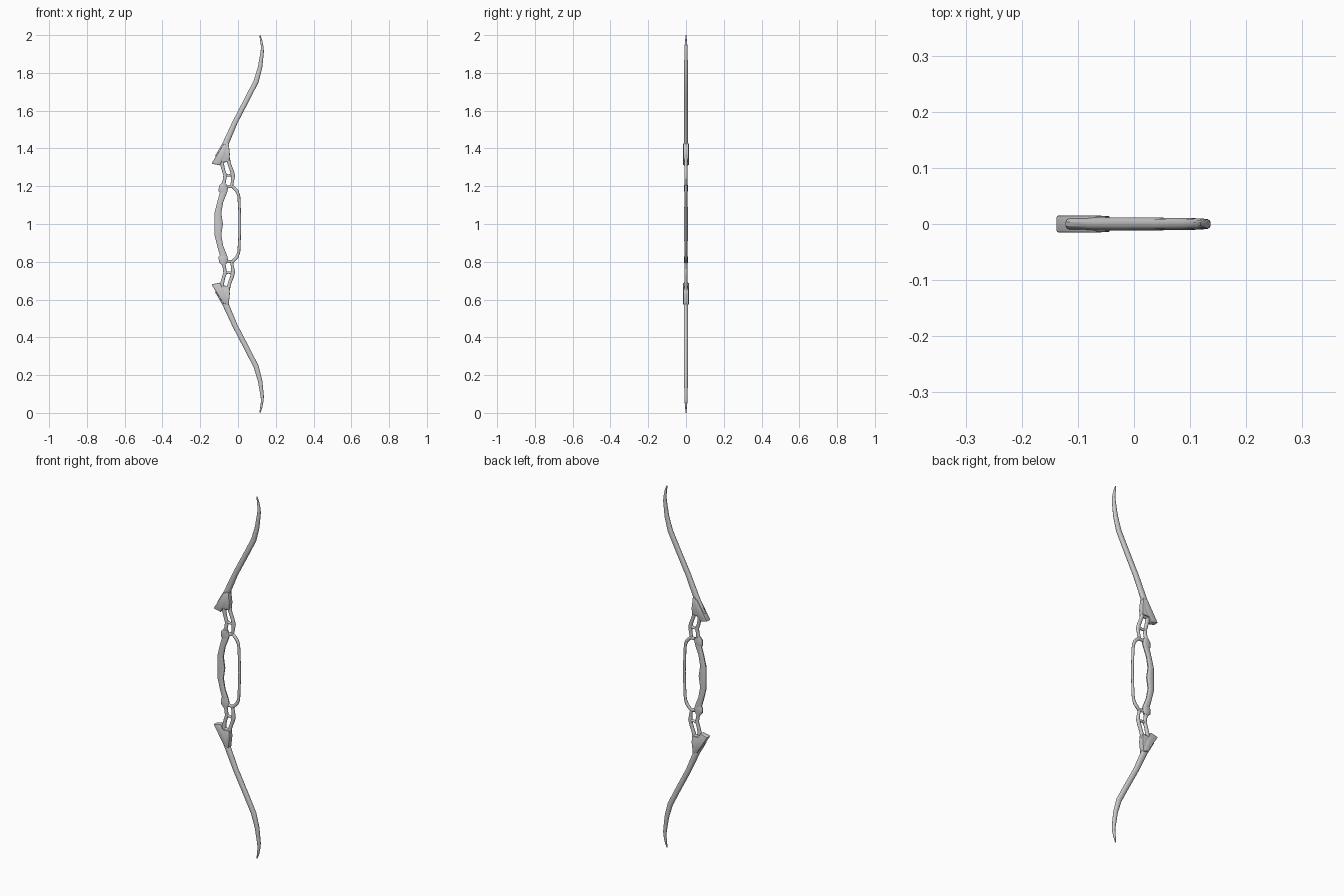
import bpy, bmesh, math
from mathutils import Vector

if "Cube" in bpy.data.objects:
    bpy.data.objects.remove(bpy.data.objects["Cube"])


def finish(name, bm, mirror):
    bmesh.ops.recalc_face_normals(bm, faces=bm.faces)
    me = bpy.data.meshes.new(name)
    bm.to_mesh(me)
    bm.free()
    ob = bpy.data.objects.new(name, me)
    ob.location.z = 1.0
    bpy.context.collection.objects.link(ob)
    bpy.ops.object.select_all(action='DESELECT')
    ob.select_set(True)
    bpy.context.view_layer.objects.active = ob
    bpy.ops.object.shade_smooth_by_angle(angle=math.radians(38))
    if mirror:
        m = ob.modifiers.new("mirror", 'MIRROR')
        m.use_axis = (False, False, True)
    return ob


def sweep(name, pts, n=12, power=2.4, mirror=True):
    """Closed tube along points (x, z, half width in xz plane, half depth in y)."""
    bm = bmesh.new()
    rings = []
    P = [Vector((p[0], 0, p[1] - 1.0)) for p in pts]
    for i, (x, z, w, d) in enumerate(pts):
        a = (P[i] - P[i - 1]).normalized() if i else Vector()
        b = (P[i + 1] - P[i]).normalized() if i < len(P) - 1 else Vector()
        t = (a + b).normalized()
        side = Vector((t.z, 0, -t.x))
        ring = []
        for k in range(n):
            ang = 2 * math.pi * (k + 0.5) / n
            c, s = math.cos(ang), math.sin(ang)
            u = math.copysign(abs(c) ** (2 / power), c) * w
            v = math.copysign(abs(s) ** (2 / power), s) * d
            ring.append(bm.verts.new(P[i] + side * u + Vector((0, v, 0))))
        rings.append(ring)
    for r0, r1 in zip(rings, rings[1:]):
        for k in range(n):
            j = (k + 1) % n
            bm.faces.new((r0[k], r0[j], r1[j], r1[k]))
    bm.faces.new(rings[0])
    bm.faces.new(rings[-1])
    return finish(name, bm, mirror)


def plate(name, outline, depth, bevel):
    """Outline in the xz plane extruded symmetrically in y, mirrored top to bottom."""
    bm = bmesh.new()
    f = bm.faces.new([bm.verts.new((x, -depth, z - 1.0)) for x, z in outline])
    ex = bmesh.ops.extrude_face_region(bm, geom=[f])
    for v in ex['geom']:
        if isinstance(v, bmesh.types.BMVert):
            v.co.y = depth
    bmesh.ops.bevel(bm, geom=list(bm.edges), offset=bevel, segments=2,
                    affect='EDGES', profile=0.5)
    return finish(name, bm, True)


def both_halves(half):
    """Continue a path that starts on z = 1 into the lower half."""
    return [(x, 2 - z, w, d) for x, z, w, d in reversed(half[1:])] + half


# Recurved limbs
sweep("limb", [(-0.105, 1.35, .020, .012), (-0.068, 1.42, .017, .012),
               (-0.015, 1.54, .014, .012), (0.045, 1.655, .014, .0115),
               (0.096, 1.755, .014, .011), (0.117, 1.83, .012, .010),
               (0.128, 1.91, .009, .009), (0.129, 1.935, .007, .008),
               (0.123, 1.97, .006, .005), (0.116, 1.999, .003, .002)])

# Limb pockets: slanted heel and the upright block in front of it
plate("limb_pocket", [(-0.14, 1.32), (-0.096, 1.31), (-0.066, 1.37),
                      (-0.055, 1.42), (-0.075, 1.425)], .0155, .004)
plate("pocket_block", [(-0.092, 1.335), (-0.046, 1.335), (-0.043, 1.37),
                       (-0.050, 1.43), (-0.066, 1.43)], .0145, .003)

# Grip
sweep("grip", both_halves([(-0.102, 1.0, .023, .010), (-0.106, 1.06, .018, .010),
                           (-0.093, 1.12, .016, .009), (-0.074, 1.175, .019, .009),
                           (-0.073, 1.20, .020, .009)]), mirror=False)

# Thin guard in front of the hand
sweep("guard", both_halves([(0.010, 1.0, .007, .006), (0.008, 1.08, .007, .006),
                            (0.004, 1.15, .008, .006), (-0.006, 1.175, .009, .007),
                            (-0.028, 1.198, .009, .007), (-0.055, 1.198, .009, .007)]),
      mirror=False)

# Riser lattice: corner knuckle, two struts and the cross bars
sweep("riser_knuckle", [(-0.072, 1.165, .018, .008), (-0.078, 1.178, .026, .010),
                        (-0.078, 1.198, .024, .010), (-0.074, 1.215, .013, .009)])
sweep("inner_strut", [(-0.080, 1.195, .012, .009), (-0.073, 1.225, .009, .008),
                      (-0.068, 1.258, .010, .008), (-0.077, 1.285, .009, .008),
                      (-0.083, 1.31, .010, .009), (-0.088, 1.345, .014, .010)])
sweep("outer_strut", [(-0.036, 1.195, .008, .007), (-0.029, 1.225, .008, .007),
                      (-0.026, 1.255, .011, .008), (-0.032, 1.28, .010, .008),
                      (-0.045, 1.315, .009, .008), (-0.055, 1.35, .012, .010)])
sweep("cross_bar", [(-0.070, 1.260, .008, .007), (-0.050, 1.257, .006, .007),
                    (-0.026, 1.262, .009, .007)])
sweep("upper_bar", [(-0.092, 1.333, .008, .009), (-0.048, 1.336, .008, .009)])
